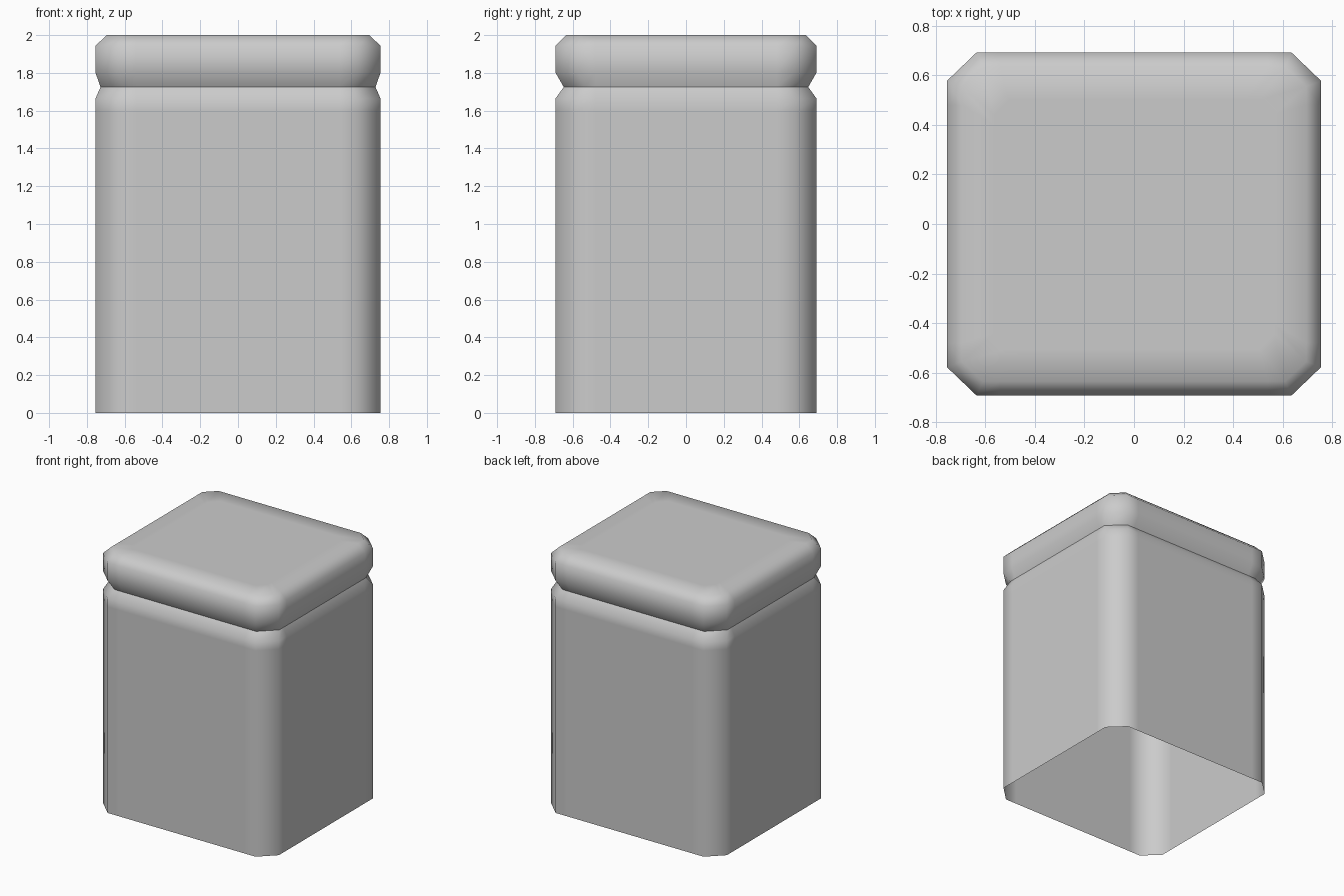
import bpy, bmesh

if "Cube" in bpy.data.objects:
    bpy.data.objects.remove(bpy.data.objects["Cube"])

HX, HY = 0.755, 0.692   # half width and half depth
SX, SY = 0.54, 0.48     # support points that keep the walls flat


def ring(bm, z, dx=0.0, dy=0.0, cx=0.12, cy=0.115, sx=SX, sy=SY):
    """Rectangle with clipped corners, pulled in by dx and dy."""
    hx, hy = HX - dx, HY - dy
    quarter = [(hx, sy), (hx, hy - cy), (hx - cx, hy), (sx, hy)]
    pts = quarter + [(-x, y) for x, y in reversed(quarter)]
    pts += [(-x, -y) for x, y in pts]
    return [bm.verts.new((x, y, z)) for x, y in pts]


def shell(name, rings, capped=False):
    """Skin a stack of rings, optionally closed at the top."""
    bm = bmesh.new()
    loops = [ring(bm, **r) for r in rings]
    for a, b in zip(loops, loops[1:]):
        n = len(a)
        for i in range(n):
            j = (i + 1) % n
            bm.faces.new((a[i], a[j], b[j], b[i]))
    if capped:
        bm.faces.new(loops[-1])
    mesh = bpy.data.meshes.new(name)
    bm.to_mesh(mesh)
    bm.free()
    mesh.shade_smooth()
    obj = bpy.data.objects.new(name, mesh)
    bpy.context.collection.objects.link(obj)
    return obj


NECK = dict(z=1.725, dx=0.027, dy=0.045)

# Open-bottomed body with a chamfered upper rim
shell("body", [dict(z=0), dict(z=1.6), dict(z=1.663), NECK])

# Lid: flares out of the groove, chamfers in to a flat top
shell("lid", [
    NECK,
    dict(z=1.803),
    dict(z=1.943),
    dict(z=2.0, dx=0.06, dy=0.057, cx=0.085, cy=0.08),
    dict(z=2.0, dx=0.19, dy=0.19, cx=0.06, cy=0.06, sx=0.45, sy=0.40),
], capped=True)
